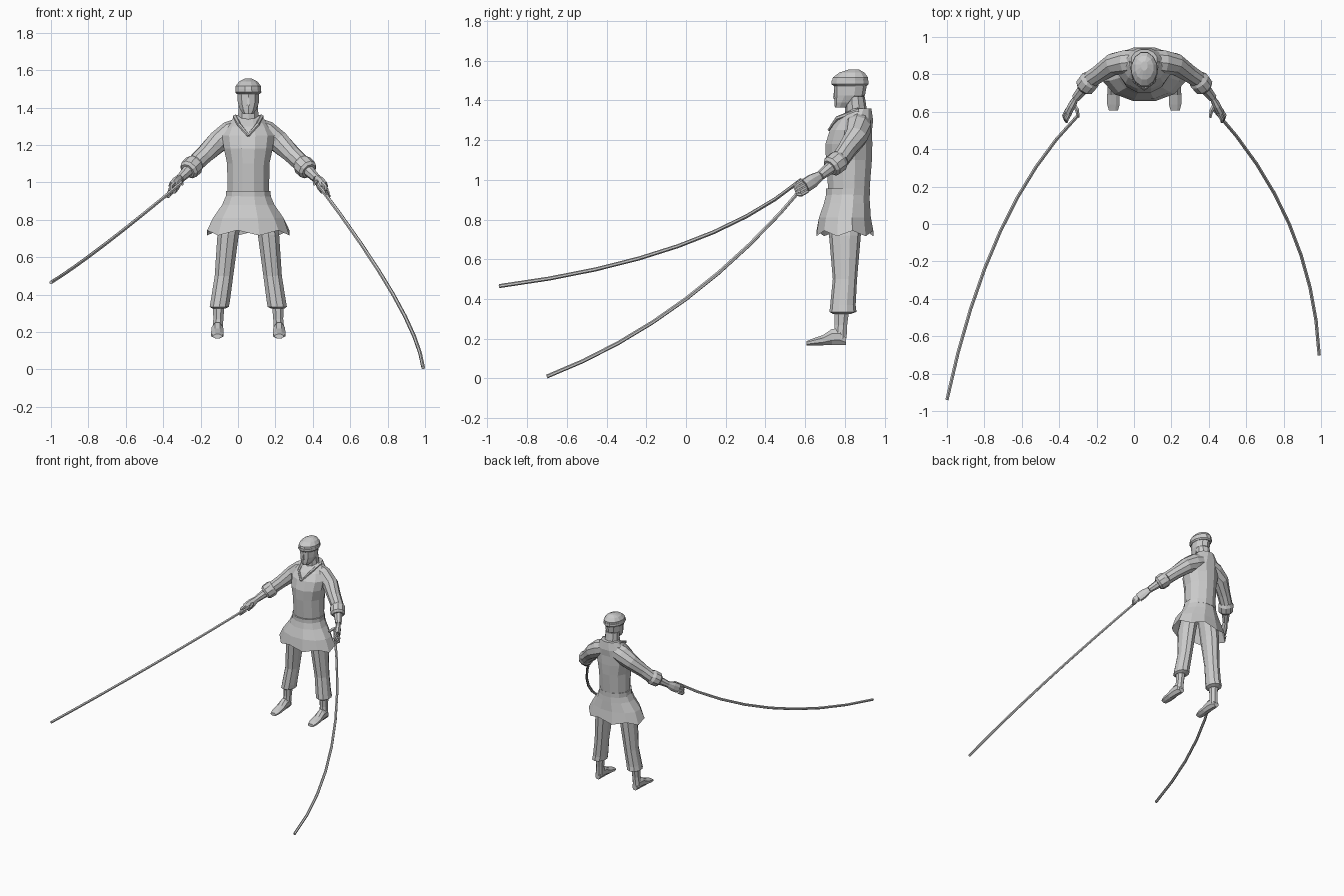
import bpy, bmesh, math
from mathutils import Vector

MIDDLE = Vector((.055, 0, 0))   # the figure stands a little to its left
UP = Vector((0, 0, 1))
FRONT = Vector((0, -1, 0))

default_cube = bpy.data.objects.get("Cube")
if default_cube:
    bpy.data.objects.remove(default_cube, do_unlink=True)

grey = bpy.data.materials.new("plain_grey")
grey.use_nodes = True
grey.diffuse_color = (.6, .6, .6, 1)
shader = grey.node_tree.nodes["Principled BSDF"]
shader.inputs["Base Color"].default_value = grey.diffuse_color


def finish(name, bm):
    """Turn a bmesh into a named flat-shaded object."""
    bmesh.ops.recalc_face_normals(bm, faces=bm.faces)
    mesh = bpy.data.meshes.new(name)
    bm.to_mesh(mesh)
    bm.free()
    mesh.materials.append(grey)
    bpy.context.collection.objects.link(bpy.data.objects.new(name, mesh))


def loft(name, centres, sizes, sides=10, axis=None, open_start=False, hem=0):
    """Skin a ring of given (width, depth) radii around every centre."""
    bm = bmesh.new()
    loops = []
    last = len(centres) - 1
    for i, (centre, (width, depth)) in enumerate(zip(centres, sizes)):
        along = axis or (centres[min(i + 1, last)] - centres[max(i - 1, 0)]).normalized()
        across = Vector((1, 0, 0)) if along == UP else along.cross(UP).normalized()
        over = along.cross(across)
        loop = []
        for k in range(sides):
            angle = math.tau * (k + .5) / sides
            point = centre + across * math.cos(angle) * width + over * math.sin(angle) * depth
            if i == 0:
                point += UP * hem * (-1) ** k
            loop.append(bm.verts.new(point))
        loops.append(loop)
    for lower, upper in zip(loops, loops[1:]):
        for k in range(sides):
            bm.faces.new((lower[k - 1], lower[k], upper[k], upper[k - 1]))
    if not open_start:
        bm.faces.new(loops[0])
    bm.faces.new(loops[-1])
    finish(name, bm)


def column(name, *rings, sides=12, **options):
    """Upright part on the middle line, from (y, z, width, depth) rings."""
    centres = [MIDDLE + Vector((0, y, z)) for y, z, width, depth in rings]
    loft(name, centres, [ring[2:] for ring in rings], sides, UP, **options)


def limb(name, points, radii, sides=10, flatten=1, axis=None):
    """Tapered part along a path; flatten squashes its width."""
    loft(name, points, [(r * flatten, r) for r in radii], sides, axis)


# Tunic, flared skirt with a jagged hem, and belt
column("tunic", (.82, .93, .115, .106), (.82, 1.1, .117, .12), (.82, 1.18, .135, .122),
       (.83, 1.25, .145, .11), (.85, 1.3, .12, .095), (.88, 1.36, .07, .055))
column("skirt", (.8, .73, .228, .148), (.8, .81, .195, .135), (.81, .88, .145, .12),
       (.815, .94, .118, .11), open_start=True, hem=.014)
column("belt", (.815, .92, .125, .114), (.815, .955, .123, .114))

# Neck, head and nose
column("neck", (.86, 1.29, .06, .06), (.85, 1.42, .054, .05), sides=10)
column("head", (.785, 1.365, .028, .036), (.8, 1.39, .046, .053), (.823, 1.425, .059, .078),
       (.828, 1.48, .061, .083), (.83, 1.52, .05, .07), sides=10)
column("nose", (.755, 1.41, .012, .022), (.757, 1.46, .006, .014), sides=4)

# Flat cap with a rolled band
column("cap", (.825, 1.495, .07, .093), (.828, 1.515, .07, .092), (.835, 1.54, .05, .065),
       (.845, 1.556, .018, .025))
column("cap_band", (.828, 1.472, .063, .086), (.825, 1.482, .072, .097),
       (.825, 1.5, .071, .096))

for side, label in ((-1, "right"), (1, "left")):
    def at(x, y, z):
        return MIDDLE + Vector((side * x, y, z))

    # Open collar edge
    limb(label + "_collar", [at(.07, .87, 1.35), at(.05, .76, 1.31), at(0, .72, 1.25)],
         (.014, .01, .008), sides=6)

    # Sleeve with a rolled cuff
    chest, shoulder = at(.03, .87, 1.285), at(.165, .855, 1.215)
    elbow, wrist = at(.285, .775, 1.1), at(.365, .675, 1.02)
    knuckles, fingertip = at(.405, .6, .97), at(.42, .55, .94)
    limb(label + "_sleeve",
         [chest, chest.lerp(shoulder, .5) + UP * .008, shoulder,
          shoulder.lerp(elbow, .6), elbow], (.065, .07, .06, .049, .047))
    limb(label + "_cuff", [elbow.lerp(wrist, t) for t in (-.05, .1, .4, .5)],
         (.046, .057, .055, .042))

    # Forearm, palm, fingers and thumb
    limb(label + "_forearm", [elbow.lerp(wrist, .3), wrist], (.034, .024), sides=8)
    limb(label + "_palm", [wrist, wrist.lerp(knuckles, .5), knuckles],
         (.025, .037, .037), sides=8, flatten=.6)
    spread = at(-.3, -.4, 1) - at(0, 0, 0)
    for i in range(4):
        shift = spread * (i - 1.5) * .017
        bend = knuckles.lerp(fingertip, .6) + side * Vector((.008, 0, 0))
        limb(f"{label}_finger_{i + 1}",
             [knuckles + shift, bend + shift, fingertip + shift * .6],
             (.012, .011, .007), sides=6)
    limb(label + "_thumb",
         [wrist.lerp(knuckles, .4), at(.36, .61, 1), at(.352, .57, .99)],
         (.014, .012, .008), sides=6)

    # Baggy trouser leg gathered above the ankle
    loft(label + "_trouser",
         [at(.158, .785, .325), at(.155, .79, .335), at(.149, .79, .37), at(.13, .8, .5),
          at(.108, .8, .72), at(.075, .81, .88)],
         [(.036, .045), (.054, .068), (.054, .064), (.052, .061), (.06, .08), (.06, .08)],
         axis=UP)
    limb(label + "_ankle", [at(.165, .775, .2), at(.16, .78, .27), at(.158, .785, .35)],
         (.036, .034, .04), sides=8, flatten=.85, axis=UP)

    # Pointed shoe, its sole level with the ground line
    shoe = [(.806, .022, .028), (.775, .031, .045), (.735, .033, .044),
            (.69, .036, .028), (.64, .036, .019), (.606, .026, .012)]
    loft(label + "_shoe", [at(.165, y, .165 + height) for y, width, height in shoe],
         [ring[1:] for ring in shoe], sides=8, axis=FRONT)

# Two long drooping lines, each a quadratic arc from hand to free end
arcs = {"right_line": ((-.3, .58, 1), (-.78, .1, .6), (-1, -.94, .465)),
        "left_line": ((.42, .62, 1), (.955, .04, .295), (.99, -.7, .01))}
for name, arc in arcs.items():
    hand, pull, end = map(Vector, arc)
    steps = [i / 8 for i in range(9)]
    path = [hand.lerp(pull, t).lerp(pull.lerp(end, t), t) for t in steps]
    limb(name, path, [.01] * len(path), sides=6)
